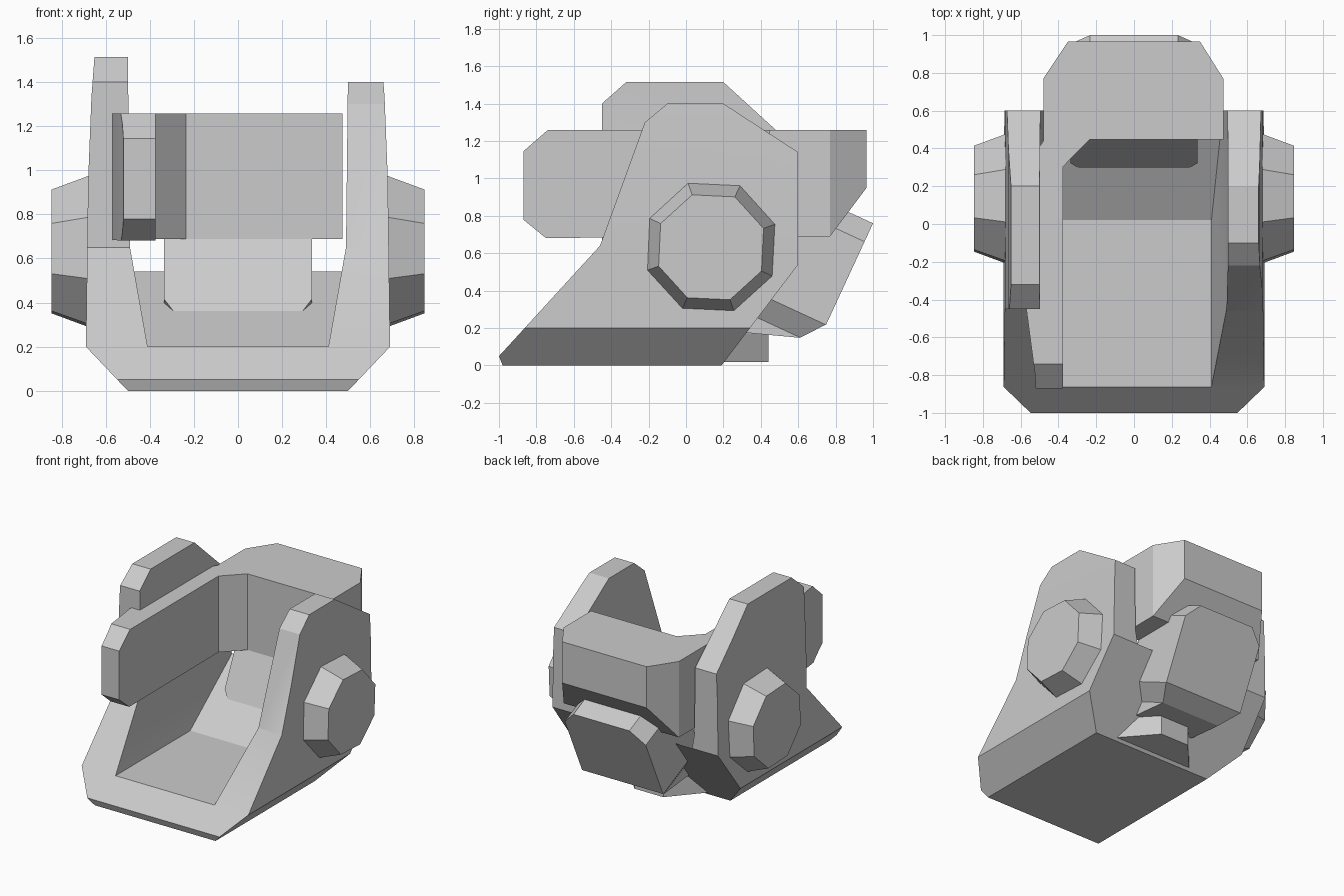
import bpy, bmesh
from math import cos, sin, radians

if "Cube" in bpy.data.objects:
    bpy.data.objects.remove(bpy.data.objects["Cube"])


def mesh_object(name, verts, faces):
    me = bpy.data.meshes.new(name)
    me.from_pydata(verts, [], faces)
    bm = bmesh.new()
    bm.from_mesh(me)
    bmesh.ops.recalc_face_normals(bm, faces=bm.faces)
    bm.to_mesh(me)
    bm.free()
    ob = bpy.data.objects.new(name, me)
    bpy.context.collection.objects.link(ob)
    return ob


def loft(name, a, b):
    n = len(a)
    faces = [tuple(range(n)), tuple(range(n, 2 * n))]
    faces += [(i, (i + 1) % n, n + (i + 1) % n, n + i) for i in range(n)]
    return mesh_object(name, a + b, faces)


def prism(name, pts, axis, lo, hi):
    """Extrude a 2D outline along one axis (0=x, 1=y, 2=z)."""
    def place(p, d):
        q = list(p)
        q.insert(axis, d)
        return tuple(q)
    return loft(name, [place(p, lo) for p in pts], [place(p, hi) for p in pts])


def activate(ob):
    bpy.ops.object.select_all(action='DESELECT')
    ob.select_set(True)
    bpy.context.view_layer.objects.active = ob


def intersect(ob, cutter):
    m = ob.modifiers.new("cut", 'BOOLEAN')
    m.operation, m.solver, m.object = 'INTERSECT', 'EXACT', cutter
    activate(ob)
    bpy.ops.object.modifier_apply(modifier=m.name)
    bpy.data.objects.remove(cutter)
    return ob


def mirrored(pts):
    return pts + [(-x, y) for x, y in reversed(pts)]


# Shell: half U section trimmed by a different side outline on each side
section = [(0, 0), (.5, 0), (.69, .2), (.68, .95), (.665, 1.33), (.65, 1.53),
           (.5, 1.53), (.49, .65), (.41, .2), (0, .2)]
base = [(.6, .54), (.19, 0), (-.98, 0), (-1, .05)]
sides = {
    1: base + [(-.46, .64), (-.22, 1.3), (-.1, 1.4), (.2, 1.4), (.6, 1.14)],
    -1: base + [(-.45, .65), (-.45, 1.4), (-.32, 1.515), (.2, 1.515), (.6, 1.15)],
}
for s, outline in sides.items():
    label = "right" if s > 0 else "left"
    half = prism(label + "_shell", [(s * x, z) for x, z in section], 1, -1.2, 1.2)
    intersect(half, prism("cutter", outline, 0, -1, 1))
    bm = bmesh.new()
    bm.from_mesh(half.data)
    seam = [f for f in bm.faces if all(abs(v.co.x) < 1e-4 for v in f.verts)]
    bmesh.ops.delete(bm, geom=seam, context='FACES')
    bm.to_mesh(half.data)
    bm.free()

    # Octagonal side hub
    def ring(x, r):
        return [(s * x, .134 + r * cos(radians(19.8 + 45 * i)),
                 .632 + r * sin(radians(19.8 + 45 * i))) for i in range(8)]
    loft(label + "_hub", ring(.6, .395), ring(.847, .298))

# Ramp at the back of the floor
prism("floor_ramp", [(.02, .2), (.6, .54), (.19, 0), (.02, .1)], 0, -.475, .475)

# L-shaped bracket: plan outline trimmed by its side outline
plan = [(-.375, -.87), (-.52, -.87), (-.525, -.79), (-.57, -.45), (-.57, .3),
        (-.48, .44), (-.48, .77), (-.35, .965), (.35, .965), (.473, .77),
        (.473, .447), (-.235, .447), (-.375, .305)]
bracket = prism("ankle_bracket", plan, 2, .5, 1.4)
intersect(bracket, prism("cutter", [(-.87, .78), (-.75, .682), (.77, .69), (.965, .95),
                                    (.965, 1.258), (-.74, 1.258), (-.87, 1.145)], 0, -1, 1))

# Tilted heel block: side outline trimmed by chamfered rear outline along the tilt
heel = prism("heel_block", [(.215, .185), (.61, .148), (.75, .22), (1, .76), (.572, .958)],
             0, -.5, .5)
rear = mirrored([(.23, 0), (.335, .11), (.335, .6), (.25, .72), (.25, 1.1)])
up, out = (.42, .907), (.907, -.42)


def tilt(x, d, k):
    return (x, 1 - d * up[0] + k * out[0], .762 - d * up[1] + k * out[1])


intersect(heel, loft("cutter", [tilt(x, d, -1.2) for x, d in rear],
                     [tilt(x, d, .2) for x, d in rear]))

# Small pad under the heel
prism("heel_pad", mirrored([(.33, .1), (.33, .2), (.12, .44)]), 2, .02, .17)

for ob in list(bpy.context.scene.objects):
    activate(ob)
    bpy.ops.object.shade_smooth_by_angle(angle=radians(25))
